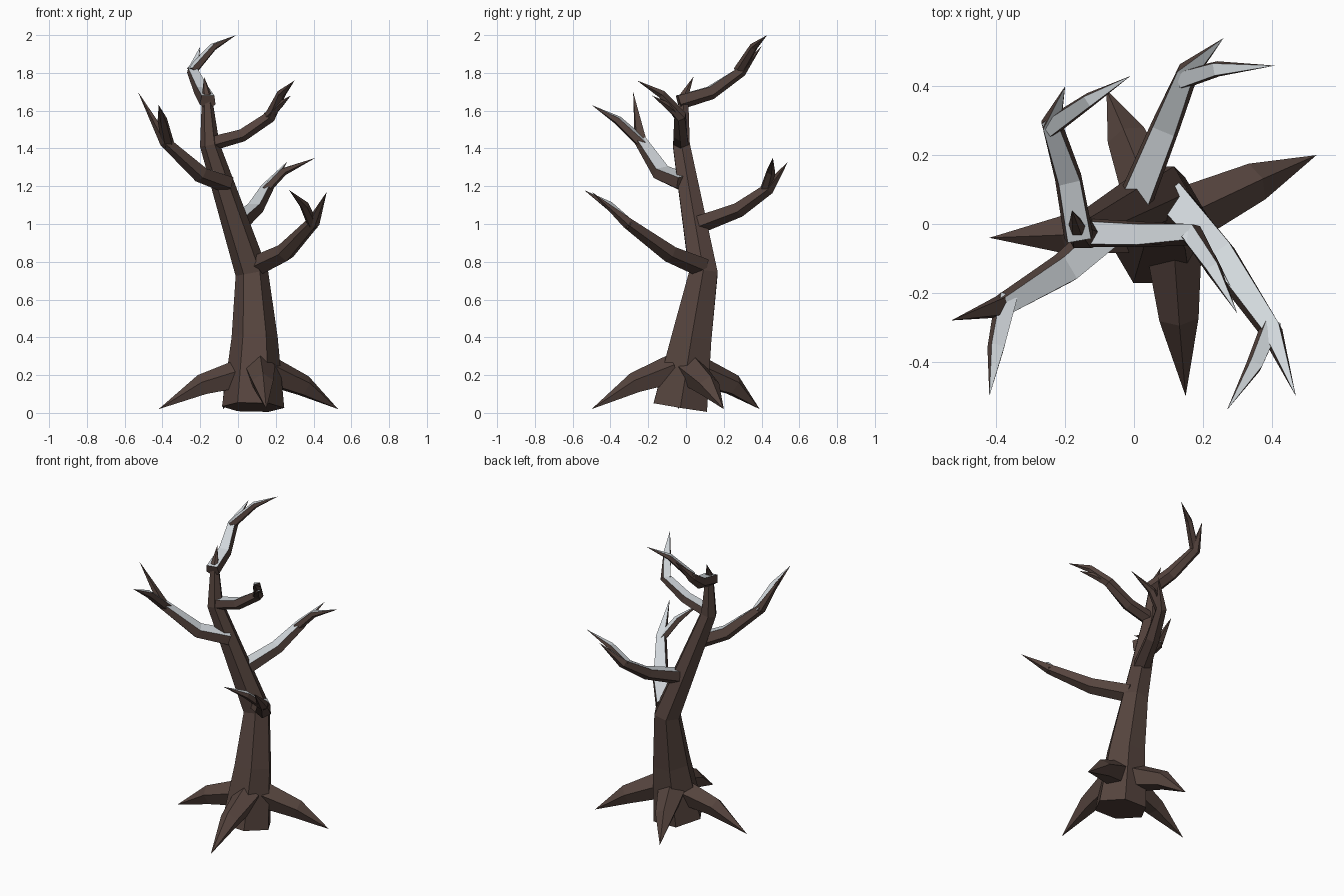
import bpy, math
from mathutils import Vector


def material(name, rgb):
    m = bpy.data.materials.new(name)
    m.diffuse_color = (*rgb, 1)
    return m


BARK = material("dark_bark", (0.092, 0.058, 0.048))
SNOW = material("pale_snow", (0.64, 0.68, 0.71))
HEX = [0, 60, 120, 180, 240, 300]
LIMB = [42, 138, 203, 270, 337]       # five sides with a wide flat top


def limb(name, parts, angles, ref=(0, 0, 1), snow=False, roll=0):
    """Faceted tapering tubes; each part is a path of (x, y, z, radius), radius 0 = point."""
    verts, faces = [], []
    n = len(angles)
    for path in parts:
        pts = [Vector(p[:3]) for p in path]
        prev = None
        for i, p in enumerate(path):
            a, b = pts[max(i - 1, 0)], pts[min(i + 1, len(pts) - 1)]
            if 0 < i < len(pts) - 1:
                t = ((pts[i] - a).normalized() + (b - pts[i]).normalized()).normalized()
            else:
                t = (b - a).normalized()
            side = t.cross(Vector(ref)).normalized()
            up = side.cross(t)
            s = len(verts)
            if p[3] == 0:
                verts.append(pts[i])
                ring = [s] * n
            else:
                for d in angles:
                    g = math.radians(d + roll)
                    verts.append(pts[i] + p[3] * (math.cos(g) * side + math.sin(g) * up))
                ring = list(range(s, s + n))
            if prev is None:
                faces.append(ring)
            else:
                for k in range(n):
                    j = (k + 1) % n
                    f = [ring[k], ring[j], prev[j], prev[k]]
                    faces.append(f if p[3] else f[1:])
            prev = ring
    me = bpy.data.meshes.new(name)
    me.from_pydata(verts, [], faces)
    me.materials.append(BARK)
    if snow:
        # snow lies on the upward faces
        me.materials.append(SNOW)
        for f in me.polygons:
            f.material_index = int(f.normal.z > 0.6)
    ob = bpy.data.objects.new(name, me)
    bpy.context.collection.objects.link(ob)
    return ob


# Trunk, ending in a small spike
limb("trunk", [[(0.08, -0.03, 0.03, 0.165), (0.088, 0.03, 0.4, 0.122), (0.073, 0.092, 0.74, 0.087),
                (-0.15, -0.025, 1.42, 0.052), (-0.165, -0.01, 1.68, 0.026),
                (-0.18, 0.04, 1.78, 0)]], HEX, ref=(0, 1, 0))

# Roots: start in trunk, knuckle, tip
for name, a, b, tip in [
    ("root_left", (0.04, 0.0, 0.21), (-0.19, -0.03, 0.145), (-0.42, -0.04, 0.02)),
    ("root_right", (0.16, 0.03, 0.22), (0.35, 0.12, 0.14), (0.53, 0.2, 0.02)),
    ("root_front", (0.115, -0.06, 0.23), (0.13, -0.27, 0.155), (0.15, -0.5, 0.02)),
    ("root_back", (0.05, 0.08, 0.21), (-0.02, 0.25, 0.145), (-0.08, 0.39, 0.02)),
]:
    limb(name, [[(*a, 0.085), (*b, 0.06), (*tip, 0)]], [90, 162, 234, 306, 18])

# Branches: a main bough with forked twigs each
limb("branch_low_right", [
    [(0.1, 0.08, 0.78, 0.06), (0.25, -0.09, 0.85, 0.052), (0.4, -0.31, 1.01, 0.034),
     (0.47, -0.5, 1.17, 0)],
    [(0.40, -0.29, 0.99, 0.03), (0.35, -0.41, 1.1, 0.025), (0.27, -0.54, 1.18, 0)]],
    LIMB, snow=True, roll=8)
limb("branch_mid_back", [
    [(0.0, 0.06, 1.0, 0.055), (0.09, 0.28, 1.08, 0.045), (0.155, 0.44, 1.19, 0.034),
     (0.26, 0.54, 1.33, 0)],
    [(0.14, 0.42, 1.18, 0.03), (0.24, 0.45, 1.28, 0.024), (0.41, 0.46, 1.35, 0)]],
    LIMB, snow=True)
limb("branch_mid_left", [
    [(-0.06, -0.01, 1.22, 0.055), (-0.2, -0.13, 1.27, 0.05), (-0.385, -0.24, 1.44, 0.034),
     (-0.53, -0.28, 1.7, 0)],
    [(-0.37, -0.22, 1.42, 0.034), (-0.4, -0.36, 1.55, 0.026), (-0.42, -0.5, 1.63, 0)]],
    LIMB, snow=True, roll=12)
limb("branch_high_right", [
    [(-0.15, -0.025, 1.43, 0.045), (0.02, -0.03, 1.475, 0.04), (0.17, -0.03, 1.57, 0.034),
     (0.23, -0.13, 1.69, 0.024), (0.3, -0.26, 1.76, 0)],
    [(0.16, -0.03, 1.57, 0.028), (0.22, -0.1, 1.63, 0.02), (0.28, -0.18, 1.68, 0)]],
    LIMB, snow=True)
limb("branch_top", [
    [(-0.16, -0.04, 1.65, 0.046), (-0.19, 0.13, 1.7, 0.042), (-0.24, 0.29, 1.81, 0.032),
     (-0.2, 0.4, 1.94, 0)],
    [(-0.245, 0.28, 1.81, 0.03), (-0.13, 0.36, 1.94, 0.022), (-0.01, 0.43, 2.0, 0)]],
    LIMB, snow=True)
